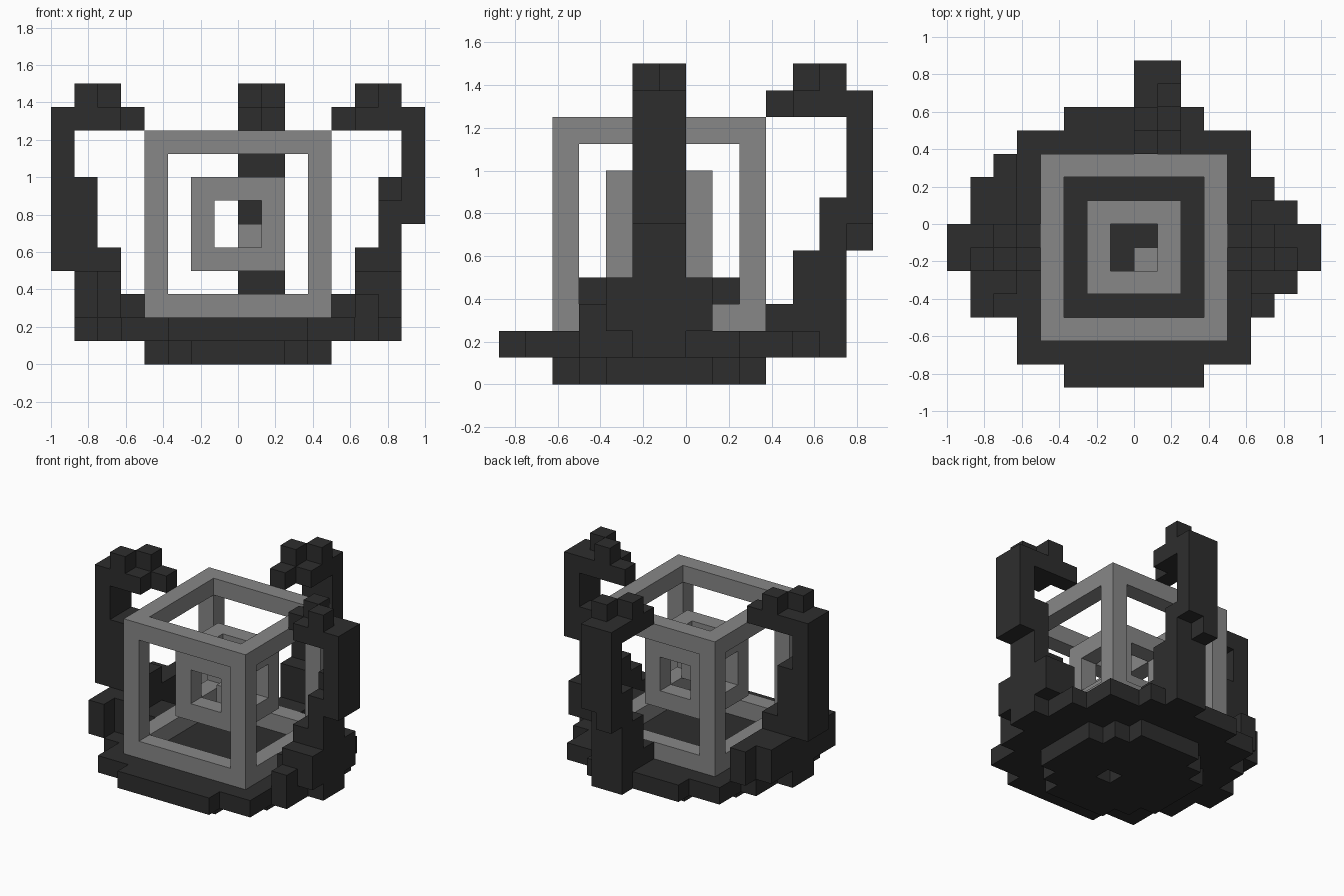
import bpy, bmesh
from mathutils import Vector

cube = bpy.data.objects.get("Cube")
if cube:
    bpy.data.objects.remove(cube, do_unlink=True)

U = 0.125  # size of one block


def material(name, value):
    m = bpy.data.materials.new(name)
    m.use_nodes = True
    col = (value, value, value, 1)
    m.diffuse_color = col
    m.node_tree.nodes["Principled BSDF"].inputs["Base Color"].default_value = col
    return m


DARK = material("charcoal", 0.027)
GREY = material("mid grey", 0.245)


def box(x0, x1, y0, y1, z0, z1):
    """All block cells inside a range."""
    return {(x, y, z) for x in range(x0, x1) for y in range(y0, y1) for z in range(z0, z1)}


def build(name, cells, mat):
    """Outer skin of a set of block cells, merged into flat faces."""
    bm = bmesh.new()
    for c in cells:
        for axis in range(3):
            for side in (0, 1):
                n = list(c)
                n[axis] += 2 * side - 1
                if tuple(n) in cells:
                    continue
                a, b = (axis + 1) % 3, (axis + 2) % 3
                quad = []
                for i, j in ((0, 0), (1, 0), (1, 1), (0, 1)):
                    p = Vector(c)
                    p[axis] += side
                    p[a] += i
                    p[b] += j
                    quad.append(bm.verts.new(p * U))
                bm.faces.new(quad if side else quad[::-1])
    bmesh.ops.remove_doubles(bm, verts=bm.verts, dist=U / 100)
    bmesh.ops.dissolve_limit(bm, angle_limit=0.01, verts=bm.verts, edges=bm.edges)
    me = bpy.data.meshes.new(name)
    bm.to_mesh(me)
    bm.free()
    me.materials.append(mat)
    ob = bpy.data.objects.new(name, me)
    bpy.context.collection.objects.link(ob)


def cage(r):
    """Open cube frame, one block thick, around the middle."""
    lo, hi = (-r, -r - 1, 6 - r), (r, r - 1, 6 + r)
    return {c for c in box(lo[0], hi[0], lo[1], hi[1], lo[2], hi[2])
            if sum(c[i] in (lo[i], hi[i] - 1) for i in range(3)) >= 2}


def disc(half_widths, z):
    """Stepped round slab: half width for each row away from the middle."""
    cells = set()
    for i, w in enumerate(half_widths):
        cells |= box(-w, w, i - 1, i, z, z + 1) | box(-w, w, -2 - i, -1 - i, z, z + 1)
    return cells


def claw(place):
    """Hooked top of an arm; d counts outwards, s is the sideways column."""
    cells = {(d, s, 10) for d in (5, 6, 7) for s in (0, 1)} | {(4, 0, 10), (6, 1, 11), (5, 0, 11)}
    return {place(*c) for c in cells}


# Nested frames and core
build("outer_frame", cage(4), GREY)
build("inner_frame", cage(2), GREY)
build("core_block", box(0, 1, -2, -1, 5, 6), GREY)

# Stepped base with a small recess underneath
build("base_foot", disc((4, 4, 3, 2), 0) - {(0, -2, 0)}, DARK)
build("base_plate", disc((6, 6, 6, 5, 5, 3), 1), DARK)

# Right-hand arm (-x)
build("right_arm",
      box(-7, -5, -2, 0, 1, 5) | box(-5, -4, -2, 0, 2, 3)
      | box(-7, -6, -4, 2, 2, 4) | box(-6, -5, -3, 3, 2, 4)
      | box(-8, -6, -2, 0, 4, 8) | box(-8, -7, -2, 0, 8, 11)
      | claw(lambda d, s, z: (-d - 1, -1 - s, z)), DARK)

# Left-hand arm (+x)
build("left_arm",
      box(5, 7, -2, 0, 1, 5) | box(4, 5, -2, 0, 2, 3)
      | box(5, 6, -4, -3, 2, 3) | box(5, 7, -3, 1, 2, 4)
      | box(6, 7, -2, 0, 5, 7) | box(6, 7, -1, 0, 7, 8)
      | box(7, 8, -2, 0, 6, 11)
      | claw(lambda d, s, z: (d, -1 - s, z)), DARK)

# Rear arm
build("rear_arm",
      box(0, 2, 4, 6, 1, 5) | box(0, 2, 3, 4, 2, 3)
      | box(0, 2, 5, 6, 5, 7) | box(0, 1, 6, 7, 5, 6)
      | box(0, 2, 6, 7, 6, 11)
      | claw(lambda d, s, z: (s, d - 1, z)), DARK)
